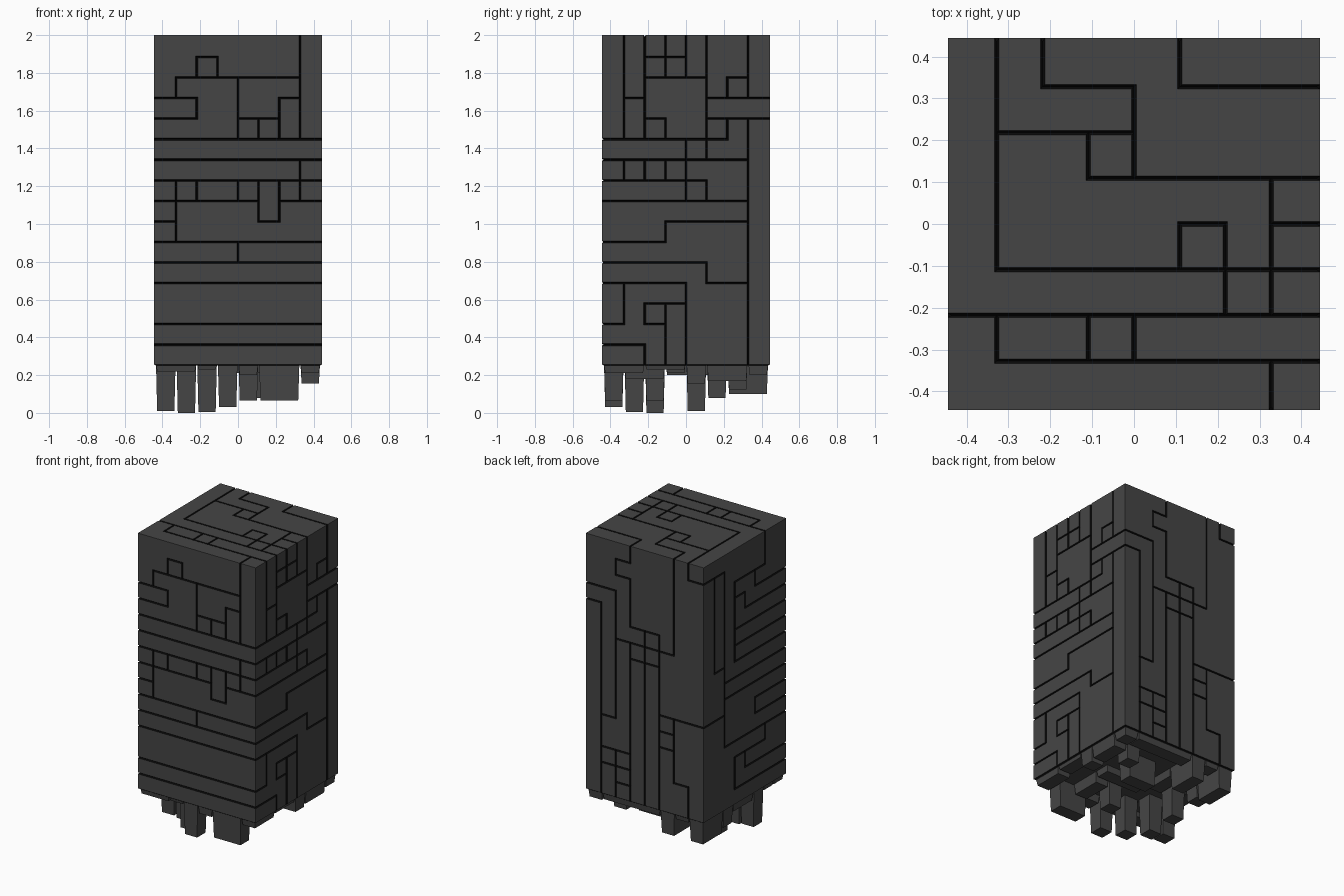
import bpy, bmesh
from mathutils import Vector

if "Cube" in bpy.data.objects:
    bpy.data.objects.remove(bpy.data.objects["Cube"])

N, K = 8, 16                     # cells across, cells high
P, PZ, Z0 = 0.10925, 0.1088, 0.252
RAISE, GAP = 0.008, 0.0055       # plate height, half groove width
HALF, TOP = N / 2 * P, Z0 + K * PZ


def material(name, v):
    m = bpy.data.materials.new(name)
    m.diffuse_color = (v, v, v, 1)
    m.use_nodes = True
    m.node_tree.nodes["Principled BSDF"].inputs["Base Color"].default_value = m.diffuse_color
    return m


STONE, GROOVE = material("dark_grey", 0.06), material("groove_black", 0.003)

# Groove layout of each side: (line, start, end) in cells, level lines then upright lines
FRONT = (
    [(1, 0, 8), (2, 0, 8), (4, 0, 8), (5, 0, 8), (6, 0, 8), (7, 0, 1), (7, 5, 6), (8, 0, 5), (8, 6, 8),
     (9, 0, 8), (10, 0, 8), (11, 0, 8), (12, 0, 2), (12, 4, 6), (13, 0, 2), (13, 6, 7), (14, 1, 7), (15, 2, 3)],
    [(1, 6, 9), (1, 13, 14), (2, 8, 9), (2, 12, 13), (2, 14, 15), (3, 14, 15), (4, 5, 6), (4, 8, 9),
     (4, 11, 14), (5, 7, 9), (5, 11, 12), (6, 7, 9), (6, 11, 13), (7, 8, 10), (7, 11, 16)])
RIGHT = (
    [(1, 0, 2), (2, 0, 1), (2, 2, 3), (3, 2, 4), (4, 0, 4), (4, 5, 7), (5, 0, 5), (6, 0, 3), (7, 3, 7),
     (8, 0, 7), (9, 0, 5), (10, 0, 7), (11, 0, 6), (12, 2, 3), (12, 5, 8), (13, 1, 2), (13, 5, 8),
     (14, 2, 5), (14, 6, 7), (15, 2, 4)],
    [(1, 2, 4), (1, 9, 10), (1, 11, 16), (2, 0, 1), (2, 2, 3), (2, 9, 10), (2, 11, 16), (3, 0, 3), (3, 6, 7),
     (3, 9, 10), (3, 11, 12), (3, 14, 16), (4, 0, 4), (4, 8, 11), (4, 14, 16), (5, 4, 5), (5, 8, 9),
     (5, 10, 16), (6, 11, 12), (6, 13, 14), (7, 0, 12), (7, 13, 16)])
BACK = (
    [(15, 2, 3), (15, 7, 8), (14, 2, 3), (13, 0, 2), (12, 0, 1), (11, 3, 5), (10, 2, 6), (9, 3, 7),
     (7, 7, 8), (6, 5, 8), (5, 1, 2), (5, 5, 6), (4, 5, 6), (3, 1, 3), (2, 1, 3), (2, 6, 8), (1, 2, 3)],
    [(1, 0, 12), (2, 0, 3), (2, 5, 13), (2, 14, 15), (3, 0, 10), (3, 11, 14), (3, 15, 16), (4, 0, 11),
     (5, 0, 11), (6, 2, 6), (6, 10, 16), (7, 7, 9), (7, 0, 2), (7, 15, 16)])
LEFT = (
    [(1, 0, 5), (2, 0, 4), (3, 2, 5), (4, 0, 6), (5, 0, 3), (6, 0, 4), (6, 6, 8), (7, 0, 6), (8, 0, 6),
     (9, 0, 5), (9, 6, 8), (10, 0, 5), (11, 0, 5), (12, 0, 4), (13, 0, 3), (13, 4, 5), (14, 2, 5), (15, 6, 8)],
    [(2, 3, 4), (2, 14, 16), (3, 5, 6), (3, 13, 14), (4, 2, 3), (4, 12, 13), (5, 1, 3), (5, 9, 16),
     (6, 4, 15), (7, 9, 15), (7, 0, 3), (7, 7, 8)])
CAP = (
    [(1, 1, 8), (2, 0, 8), (3, 1, 8), (4, 5, 6), (4, 7, 8), (5, 3, 8), (6, 1, 4), (7, 2, 4), (7, 5, 8)],
    [(1, 1, 2), (1, 3, 8), (2, 7, 8), (3, 1, 2), (3, 5, 6), (4, 1, 2), (4, 5, 7), (5, 3, 4), (5, 7, 8),
     (6, 2, 4), (7, 0, 1), (7, 2, 5)])
RIM = [(0, 0, 8)]
sides = [
    (lambda u, v: (u, 0, v), K, FRONT),
    (lambda u, v: (N, u, v), K, RIGHT),
    (lambda u, v: (N - u, N, v), K, BACK),
    (lambda u, v: (0, u, v), K, LEFT),
    (lambda u, v: (u, v, K), N, CAP),
    (lambda u, v: (u, v, 0), N, ([], [])),
]

# Gridded block
bm = bmesh.new()
verts, seams, panels = {}, set(), set()


def vert(c):
    if c not in verts:
        verts[c] = bm.verts.new((c[0] * P - HALF, c[1] * P - HALF, Z0 + c[2] * PZ))
    return verts[c]


for at, rows, (level, upright) in sides:
    for u in range(N):
        for v in range(rows):
            f = bm.faces.new([vert(at(u + a, v + b)) for a, b in ((0, 0), (1, 0), (1, 1), (0, 1))])
            if at(1, 1)[2] != 0:
                panels.add(f)
    for line, a, b in level + (RIM if rows == K else []):
        seams |= {frozenset((vert(at(t, line)), vert(at(t + 1, line)))) for t in range(a, b)}
    for line, a, b in upright:
        seams |= {frozenset((vert(at(line, t)), vert(at(line, t + 1)))) for t in range(a, b)}
bmesh.ops.recalc_face_normals(bm, faces=bm.faces)

# Flood fill the plates between the grooves
plates, todo = [], set(panels)
while todo:
    stack, plate = [todo.pop()], []
    while stack:
        f = stack.pop()
        plate.append(f)
        for e in f.edges:
            if frozenset(e.verts) not in seams:
                for g in e.link_faces:
                    if g in todo:
                        todo.remove(g)
                        stack.append(g)
    plates.append(plate)

# Inset each plate and lift it off the block
for plate in plates:
    rails = bmesh.ops.inset_region(bm, faces=plate, use_boundary=True, use_even_offset=True,
                                   thickness=GAP, depth=0)["faces"]
    for f in rails:
        f.material_index = 1
    for v in {v for f in plate for v in f.verts}:
        for ax in (0, 1):
            if abs(abs(v.co[ax]) - HALF) < 0.001:
                v.co[ax] += RAISE if v.co[ax] > 0 else -RAISE
        if abs(v.co.z - TOP) < 0.001:
            v.co.z = 2.0


def finish(name, bm):
    me = bpy.data.meshes.new(name)
    bm.to_mesh(me)
    bm.free()
    me.materials.append(STONE)
    me.materials.append(GROOVE)
    ob = bpy.data.objects.new(name, me)
    bpy.context.collection.objects.link(ob)


finish("plated_block", bm)


# Tapered stubs hanging below, given as cell ranges and lowest height
def stub(bm, i0, i1, j0, j1, z):
    rings = []
    for h, g in ((Z0 + 0.004, 0.003), (z, 0.009)):
        x0, x1, y0, y1 = i0 * P - HALF + g, i1 * P - HALF - g, j0 * P - HALF + g, j1 * P - HALF - g
        rings.append([bm.verts.new((x, y, h)) for x, y in ((x0, y0), (x1, y0), (x1, y1), (x0, y1))])
    a, b = rings
    bm.faces.new(a)
    bm.faces.new(b[::-1])
    for n in range(4):
        bm.faces.new((a[n - 1], b[n - 1], b[n], a[n]))


bm = bmesh.new()
for s in [(5, 7, 0, 1, 0.065), (3, 4, 0, 1, 0.03), (2, 3, 1, 2, 0.005), (1, 2, 2, 3, 0.0),
          (0, 1, 2, 3, 0.01), (1, 2, 4, 5, 0.01), (4, 5, 2, 3, 0.065), (2, 3, 6, 8, 0.1),
          (0, 1, 6, 8, 0.1), (4, 6, 5, 6, 0.08), (7, 8, 4, 5, 0.155), (6, 7, 6, 7, 0.12),
          (0, 1, 5, 6, 0.13), (0, 2, 0, 1, 0.22), (2, 3, 0, 1, 0.23), (4, 5, 0, 1, 0.2),
          (7, 8, 0, 2, 0.21), (7, 8, 2, 4, 0.23), (7, 8, 5, 7, 0.17), (7, 8, 7, 8, 0.2),
          (3, 7, 7, 8, 0.21), (1, 2, 7, 8, 0.22), (3, 6, 3, 4, 0.21), (2, 3, 4, 6, 0.2),
          (5, 6, 1, 3, 0.18), (0, 1, 1, 2, 0.22), (0, 1, 3, 5, 0.2)]:
    stub(bm, *s)
bmesh.ops.recalc_face_normals(bm, faces=bm.faces)
finish("bottom_stubs", bm)
